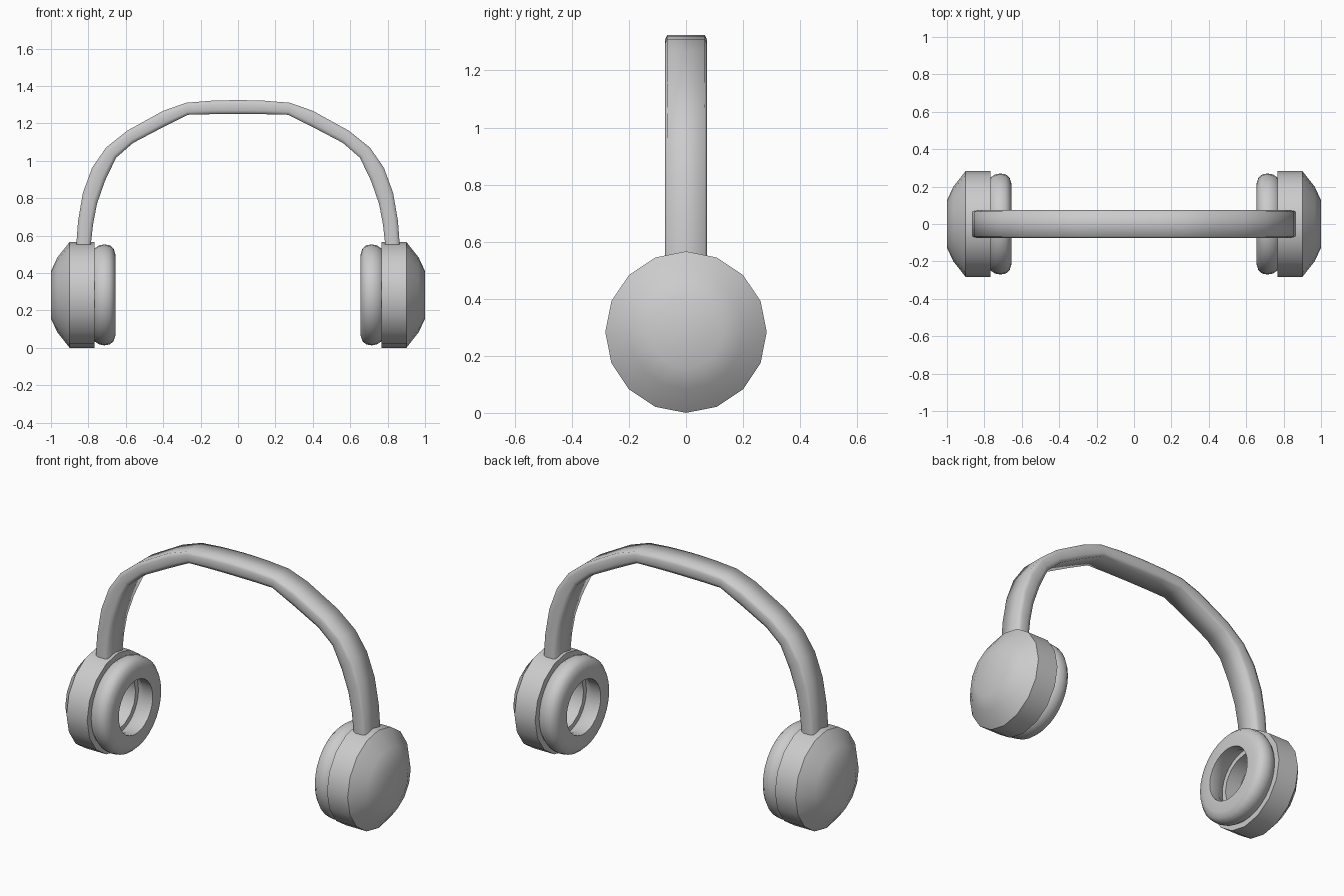
import bpy, bmesh, math
from mathutils import Vector

cube = bpy.data.objects.get("Cube")
if cube:
    bpy.data.objects.remove(cube, do_unlink=True)

grey = bpy.data.materials.new("light_grey")
grey.use_nodes = True
colour = (0.6, 0.6, 0.6, 1)
grey.diffuse_color = colour
grey.node_tree.nodes["Principled BSDF"].inputs["Base Color"].default_value = colour

CUP_Z = 0.283


def finish(name, bm, angle):
    bmesh.ops.remove_doubles(bm, verts=bm.verts, dist=0.0001)
    bmesh.ops.recalc_face_normals(bm, faces=bm.faces)
    mesh = bpy.data.meshes.new(name)
    bm.to_mesh(mesh)
    bm.free()
    mesh.materials.append(grey)
    obj = bpy.data.objects.new(name, mesh)
    bpy.context.collection.objects.link(obj)
    bpy.ops.object.select_all(action="DESELECT")
    obj.select_set(True)
    bpy.context.view_layer.objects.active = obj
    bpy.ops.object.shade_smooth_by_angle(angle=math.radians(angle))
    return obj


def bridge(bm, a, b):
    for i in range(len(a)):
        j = (i + 1) % len(a)
        bm.faces.new((a[i], a[j], b[j], b[i]))


def lathe(name, profile, sides, side, closed, angle):
    """Spin (x, radius) points around the ear axis."""
    bm = bmesh.new()
    rings = []
    for x, r in profile:
        ring = []
        for i in range(sides):
            a = math.tau * i / sides
            ring.append(bm.verts.new((side * x, r * math.cos(a), CUP_Z + r * math.sin(a))))
        rings.append(ring)
    for a, b in zip(rings, rings[1:]):
        bridge(bm, a, b)
    if closed:
        bridge(bm, rings[-1], rings[0])
    else:
        bm.faces.new(rings[0])
        bm.faces.new(rings[-1])
    return finish(name, bm, angle)


# Ear cups: domed shell outside, shallow recess inside
cup = [(1.0, 0.127), (0.966, 0.2), (0.9, 0.283), (0.768, 0.283),
       (0.768, 0.16), (0.86, 0.16)]
# Ear cushions: rounded outside, flat face, straight hole
cushion = [(0.775, 0.24), (0.762, 0.252), (0.742, 0.265), (0.715, 0.27), (0.685, 0.265),
           (0.665, 0.247), (0.655, 0.215), (0.655, 0.155), (0.71, 0.155), (0.775, 0.19)]
for label, side in (("left", 1), ("right", -1)):
    lathe(label + "_ear_cup", cup, 16, side, False, 48)
    lathe(label + "_ear_cushion", cushion, 32, side, True, 50)

# Headband: paired outer and inner points from the cup to the crown
outer = [(0.866, 0.5), (0.864, 0.56), (0.855, 0.68), (0.829, 0.83), (0.78, 0.963),
         (0.706, 1.07), (0.594, 1.16), (0.4, 1.267), (0.278, 1.31), (0.144, 1.321), (0, 1.325)]
inner = [(0.786, 0.5), (0.786, 0.56), (0.775, 0.66), (0.754, 0.77), (0.711, 0.893),
         (0.652, 1.016), (0.56, 1.096), (0.4, 1.18), (0.267, 1.246), (0.144, 1.249), (0, 1.25)]
pairs = [(Vector((x, 0, z)), Vector((u, 0, w))) for (x, z), (u, w) in zip(outer, inner)]
pairs += [tuple(Vector((-p.x, 0, p.z)) for p in pair) for pair in reversed(pairs[:-1])]

# Cross-section as (share of thickness, half width)
half = [(0, 0.066), (0.25, 0.074), (0.75, 0.074), (1, 0.066)]
section = half + [(t, -y) for t, y in reversed(half)]
bm = bmesh.new()
rings = []
for out, inn in pairs:
    rings.append([bm.verts.new(out.lerp(inn, t) + Vector((0, y, 0))) for t, y in section])
for a, b in zip(rings, rings[1:]):
    bridge(bm, a, b)
bm.faces.new(rings[0])
bm.faces.new(rings[-1])
finish("headband", bm, 75)
